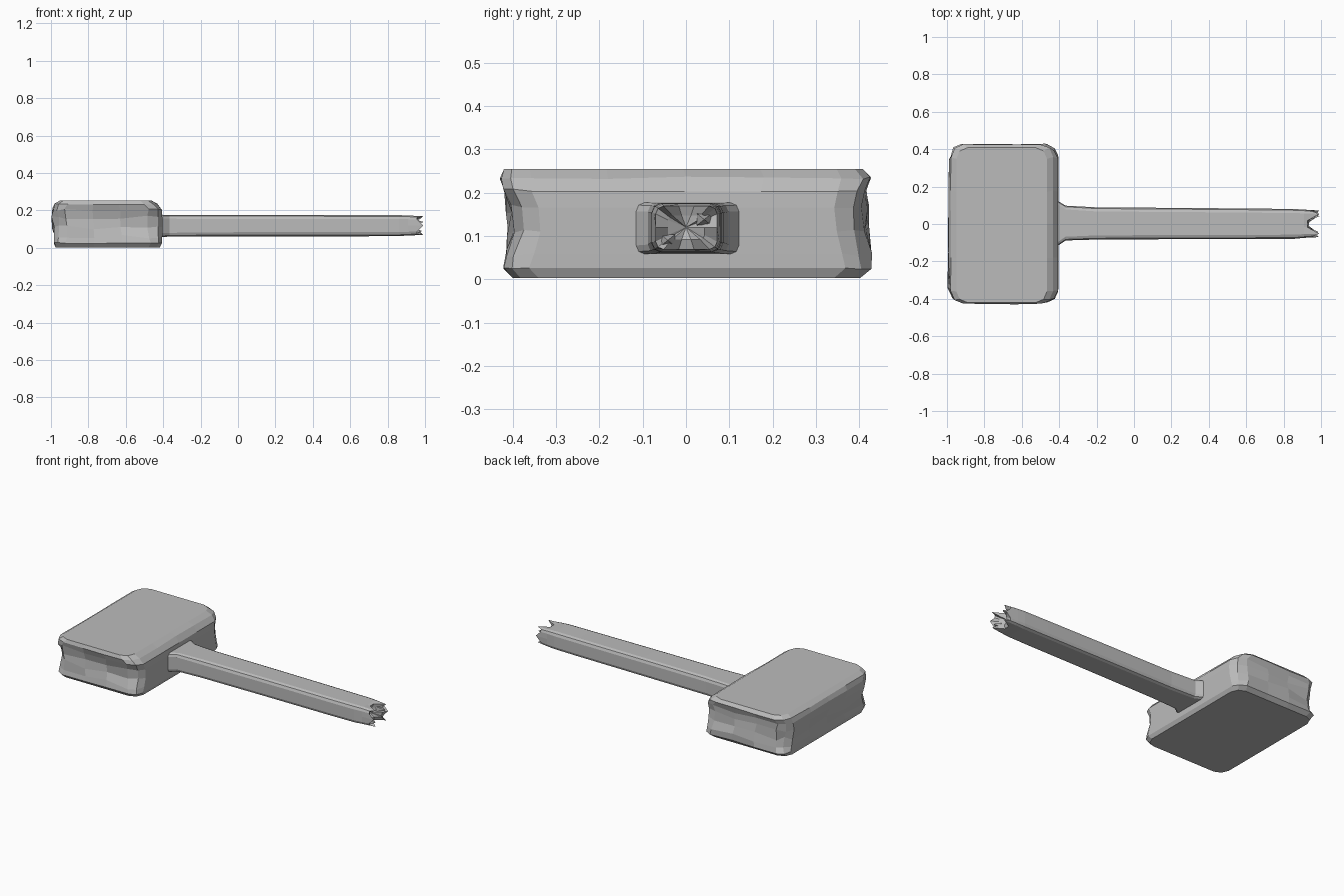
import bpy, bmesh, random

if "Cube" in bpy.data.objects:
    bpy.data.objects.remove(bpy.data.objects["Cube"])

random.seed(4)

# One dull grey for the whole tool
grey = bpy.data.materials.new("dull_grey")
grey.diffuse_color = (0.5, 0.5, 0.5, 1)
grey.use_nodes = True
grey.node_tree.nodes["Principled BSDF"].inputs["Base Color"].default_value = grey.diffuse_color


def rounded_rect(a0, a1, b0, b1, c, na, nb):
    """Closed outline with softened corners and na / nb segments per side."""
    pts = []

    def side(p, q, n):
        for i in range(n + 1):
            t = i / n
            pts.append((p[0] + (q[0] - p[0]) * t, p[1] + (q[1] - p[1]) * t))

    k = c * 0.3
    side((a0 + c, b0), (a1 - c, b0), na)
    pts.append((a1 - k, b0 + k))
    side((a1, b0 + c), (a1, b1 - c), nb)
    pts.append((a1 - k, b1 - k))
    side((a1 - c, b1), (a0 + c, b1), na)
    pts.append((a0 + k, b1 - k))
    side((a0, b1 - c), (a0, b0 + c), nb)
    pts.append((a0 + k, b0 + k))
    return pts


def loft(name, rings, tip=None):
    """Skin a list of equal-length rings; close with caps or a tip point."""
    bm = bmesh.new()
    vs = [[bm.verts.new(p) for p in r] for r in rings]
    n = len(vs[0])
    for lo, hi in zip(vs, vs[1:]):
        for i in range(n):
            j = (i + 1) % n
            bm.faces.new((lo[i], lo[j], hi[j], hi[i]))
    bm.faces.new(vs[0][::-1])
    if tip:
        t = bm.verts.new(tip)
        for i in range(n):
            bm.faces.new((vs[-1][i], vs[-1][(i + 1) % n], t))
    else:
        bm.faces.new(vs[-1])
    bmesh.ops.recalc_face_normals(bm, faces=bm.faces[:])
    me = bpy.data.meshes.new(name)
    bm.to_mesh(me)
    bm.free()
    me.materials.append(grey)
    ob = bpy.data.objects.new(name, me)
    bpy.context.collection.objects.link(ob)
    return ob


# Head: worn stone block, stacked outlines (z, x0, x1, y0, y1, corner, wear)
levels = [
    (0.003, -0.975, -0.418, -0.400, 0.402, 0.06, 0.0),
    (0.026, -0.985, -0.406, -0.422, 0.428, 0.06, 0.006),
    (0.060, -0.985, -0.405, -0.420, 0.430, 0.07, 0.016),
    (0.110, -0.995, -0.405, -0.416, 0.428, 0.08, 0.020),
    (0.165, -1.000, -0.405, -0.420, 0.422, 0.08, 0.020),
    (0.203, -0.997, -0.407, -0.426, 0.420, 0.07, 0.014),
    (0.234, -0.982, -0.432, -0.430, 0.430, 0.07, 0.005),
    (0.254, -0.950, -0.465, -0.420, 0.408, 0.06, 0.0),
]
rings = []
for z, x0, x1, y0, y1, c, wear in levels:
    ring = []
    for x, y in rounded_rect(x0, x1, y0, y1, c, 3, 4):
        # the handle-side face stays flat, the others are chipped inwards
        w = 0 if x > -0.42 else wear
        pull = random.uniform(0, w)
        if abs(y) > 0.35:
            y -= pull * (1 if y > 0 else -1)
        if x < -0.93:
            x += pull
        ring.append((x, y, z + random.uniform(-w, w) * 0.6))
    rings.append(ring)
loft("hammer_head", rings)

# Handle: squared timber with a flared root (x, y0, y1, z0, z1, corner)
sections = [
    (-0.430, -0.125, 0.125, 0.056, 0.178, 0.020),
    (-0.405, -0.115, 0.122, 0.058, 0.177, 0.020),
    (-0.365, -0.088, 0.098, 0.060, 0.176, 0.020),
    (-0.200, -0.083, 0.089, 0.061, 0.176, 0.022),
    (0.250, -0.081, 0.086, 0.062, 0.176, 0.022),
    (0.700, -0.080, 0.082, 0.062, 0.175, 0.022),
    (0.860, -0.079, 0.080, 0.063, 0.175, 0.022),
    (0.910, -0.074, 0.077, 0.066, 0.173, 0.020),
]
rings = [[(x, y, z) for y, z in rounded_rect(y0, y1, z0, z1, c, 3, 2)]
         for x, y0, y1, z0, z1, c in sections]

# Splintered end: two jagged prongs at the sides, a notch down the middle
outline = rounded_rect(-0.070, 0.072, 0.069, 0.169, 0.018, 3, 2)
rim, core = [], []
for i, (y, z) in enumerate(outline):
    prong = 0.92 + 0.05 * min(1, abs(y) / 0.045)
    rim.append((prong + (0.02 if i % 3 == 0 else -0.012), y, z))
    core.append((prong - random.uniform(0.0, 0.03), y * 0.6, 0.12 + (z - 0.12) * 0.55))
loft("handle", rings + [rim, core], tip=(0.91, 0.0, 0.12))

# Slivers left standing inside the broken end
for name, y, z, end in (("splinter_upper", 0.042, 0.138, 0.993),
                        ("splinter_lower", -0.042, 0.090, 0.985)):
    base = [(0.89, y + dy, z + dz) for dy, dz in
            ((-0.02, -0.016), (0.02, -0.016), (0.02, 0.016), (-0.02, 0.016))]
    mid = [(0.95, y + (p[1] - y) * 0.8, z + (p[2] - z) * 0.8) for p in base]
    loft(name, [base, mid], tip=(end, y, z))
